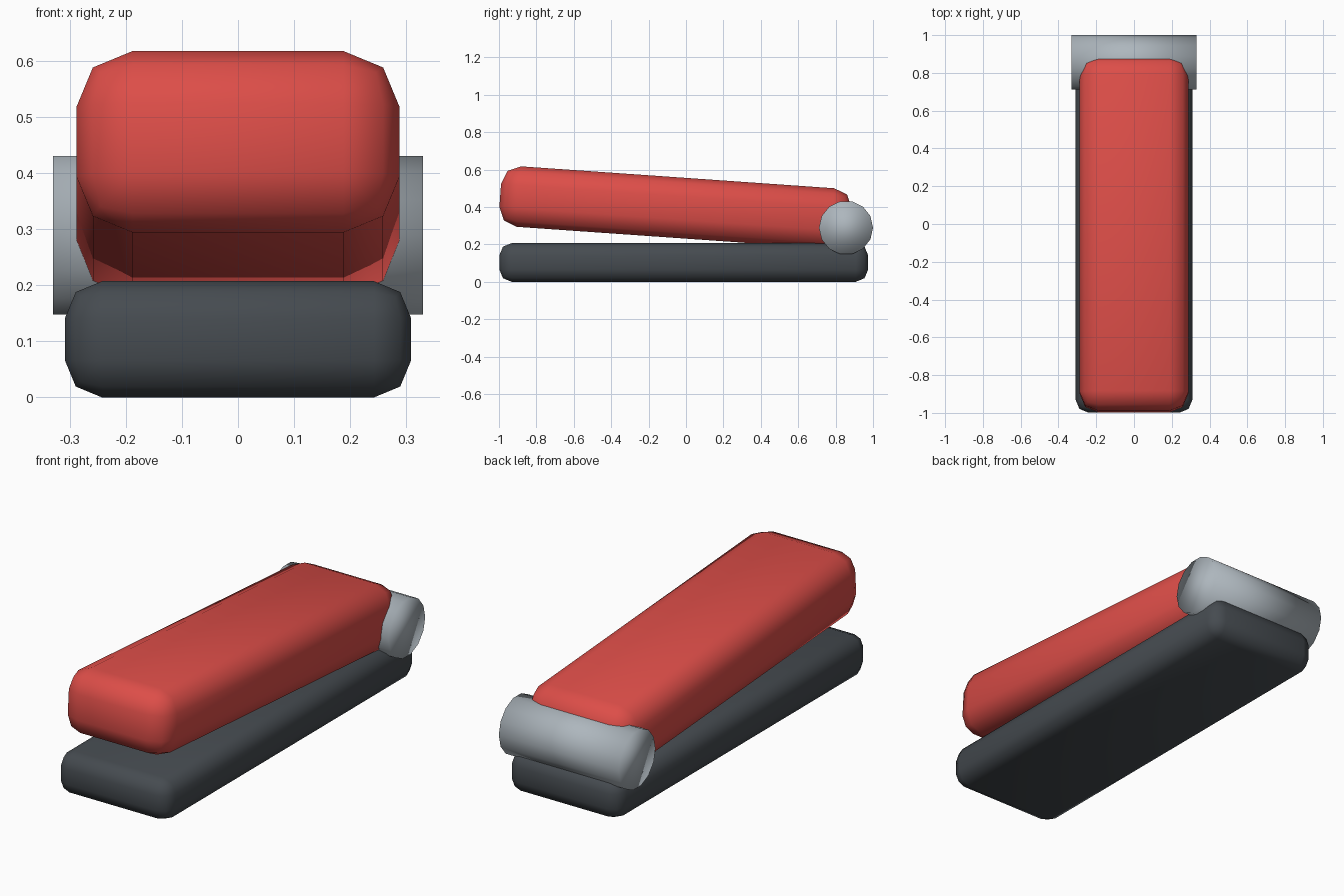
import bpy, bmesh, math

cube = bpy.data.objects.get("Cube")
if cube:
    bpy.data.objects.remove(cube, do_unlink=True)


def material(name, rgb):
    m = bpy.data.materials.new(name)
    m.use_nodes = True
    m.diffuse_color = (*rgb, 1)
    m.node_tree.nodes["Principled BSDF"].inputs["Base Color"].default_value = (*rgb, 1)
    return m


red = material("red", (0.72, 0.075, 0.065))
steel = material("steel grey", (0.42, 0.47, 0.51))
charcoal = material("charcoal", (0.06, 0.07, 0.08))


def add_object(name, bm, mat, location):
    bmesh.ops.recalc_face_normals(bm, faces=bm.faces)
    for face in bm.faces:
        face.smooth = True
    mesh = bpy.data.meshes.new(name)
    bm.to_mesh(mesh)
    bm.free()
    mesh.materials.append(mat)
    obj = bpy.data.objects.new(name, mesh)
    obj.location = location
    bpy.context.collection.objects.link(obj)
    return obj


def rounded_box(name, size, location, bevel, mat, tilt=0):
    bm = bmesh.new()
    bmesh.ops.create_cube(bm, size=1)
    bmesh.ops.scale(bm, vec=size, verts=bm.verts)
    obj = add_object(name, bm, mat, location)
    obj.rotation_euler.x = math.radians(tilt)
    mod = obj.modifiers.new("rounded edges", "BEVEL")
    mod.width = bevel
    mod.segments = 2
    return obj


# Flat base and tilted upper arm
rounded_box("base", (0.617, 1.972, 0.207), (0, -0.012, 0.1035), 0.066, charcoal)
rounded_box("upper_arm", (0.576, 1.879, 0.324), (0, -0.056, 0.397), 0.1, red, tilt=-4)

# Hinge barrel across the back
sides, radius, half = 14, 0.1445, 0.33
bm = bmesh.new()
ring = [bm.verts.new((-half, radius * math.cos(a), radius * math.sin(a)))
        for a in (math.tau * i / sides for i in range(sides))]
cap = bm.faces.new(ring)
extruded = bmesh.ops.extrude_face_region(bm, geom=[cap], use_keep_orig=True)
end = [v for v in extruded["geom"] if isinstance(v, bmesh.types.BMVert)]
bmesh.ops.translate(bm, vec=(2 * half, 0, 0), verts=end)
add_object("hinge", bm, steel, (0, 0.8555, 0.289))
